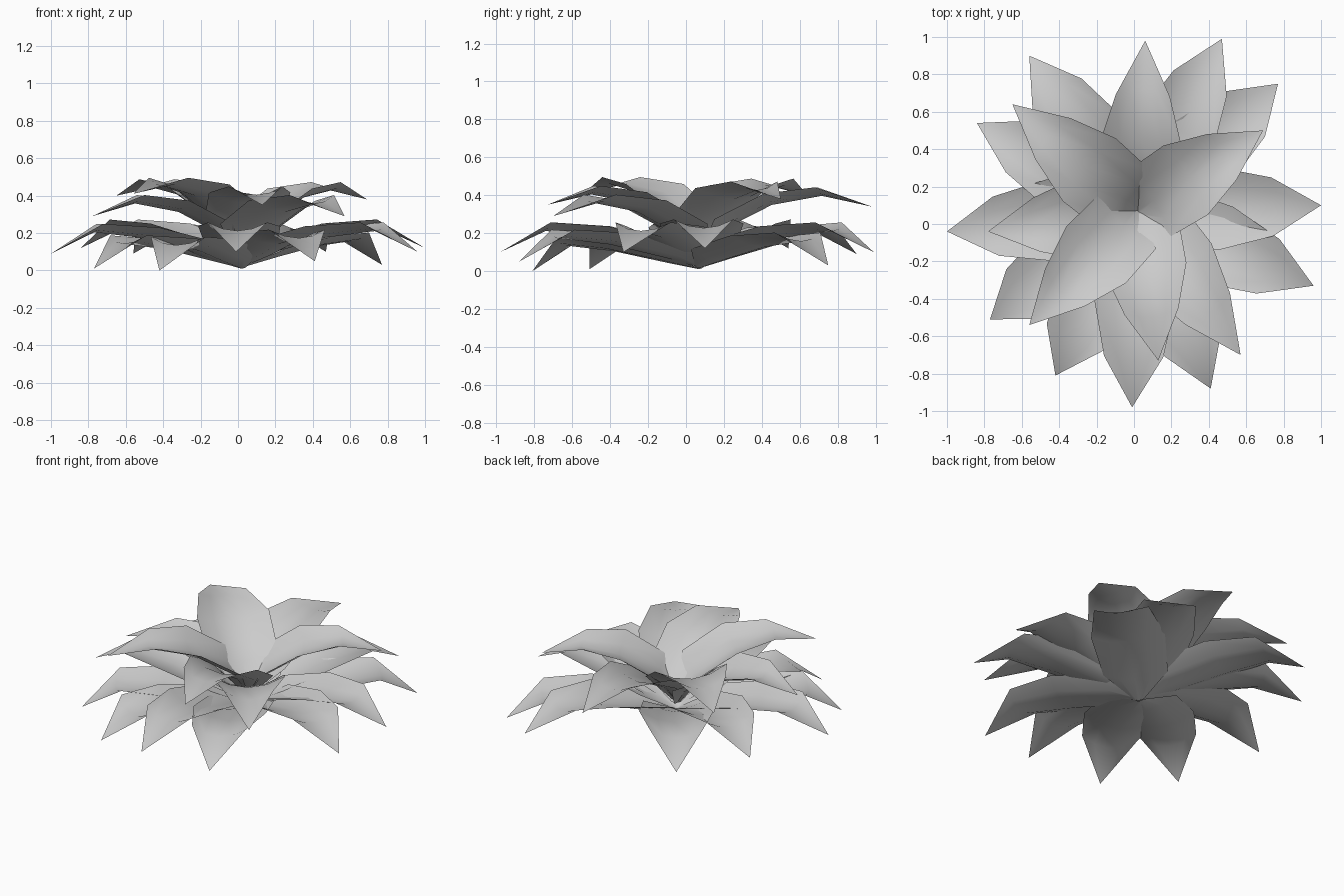
import bpy
import bmesh
from math import atan2, hypot
from mathutils import Matrix, Vector

default_cube = bpy.data.objects.get("Cube")
if default_cube:
    bpy.data.objects.remove(default_cube, do_unlink=True)

# Single petal colour
grey = bpy.data.materials.new("petal_grey")
grey.use_nodes = True
colour = (0.6, 0.6, 0.6, 1)
grey.diffuse_color = colour
grey.node_tree.nodes["Principled BSDF"].inputs["Base Color"].default_value = colour

CENTRE = Vector((0.02, 0.07, 0))
COLUMNS = (-1, -0.5, 0, 0.5, 1)


def mix(outer, inner, steepness):
    return outer + (inner - outer) * steepness


def make_petal(name, tip):
    """Cupped leaf-shaped sheet from the shared centre to its pointed tip."""
    tip = Vector(tip)
    reach = tip - CENTRE
    length = hypot(reach.x, reach.y)
    steep = min(tip.z / 0.3, 1)
    base = 0.01 + 0.2 * tip.z
    peak = 0.18 + 0.77 * tip.z
    rise = peak - base

    # Rows: distance along, half width, edge height, cup depth
    rows = [
        (0, 0.03, base + 0.01, 0.01),
        (mix(0.18, 0.13, steep), mix(0.19, 0.21, steep), base + rise * 0.54, 0.06),
        (mix(0.51, 0.42, steep), 0.22, base + rise * 0.91, 0.06),
        (mix(0.8, 0.71, steep), mix(0.165, 0.145, steep), peak, 0.045),
    ]
    bm = bmesh.new()
    grid = []
    for along, half, edge, cup in rows:
        grid.append([
            bm.verts.new((along * length - 0.03 * u * u * (along > 0),
                          half * u, edge - cup * (1 - u * u)))
            for u in COLUMNS])
    for near, far in zip(grid, grid[1:]):
        for i in range(len(COLUMNS) - 1):
            bm.faces.new((near[i], far[i], far[i + 1], near[i + 1]))
    point = bm.verts.new((length, 0, tip.z))
    for a, b in zip(grid[-1], grid[-1][1:]):
        bm.faces.new((a, point, b))

    turn = Matrix.Rotation(atan2(reach.y, reach.x), 4, "Z")
    bmesh.ops.transform(bm, matrix=Matrix.Translation(CENTRE) @ turn, verts=bm.verts)
    for face in bm.faces:
        face.normal_update()
        if face.normal.z < 0:
            face.normal_flip()
        face.smooth = True
    mesh = bpy.data.meshes.new(name)
    bm.to_mesh(mesh)
    bm.free()
    mesh.materials.append(grey)
    petal = bpy.data.objects.new(name, mesh)
    bpy.context.collection.objects.link(petal)


# Petal tips, from the drooping lowest ring to the raised inner ring
rings = {
    "lowest_petal": [(-0.42, -0.81, 0), (-0.77, -0.51, 0.01),
                     (0.77, 0.75, 0.03), (0.41, -0.88, 0.05)],
    "lower_petal": [(-1, -0.04, 0.09), (-0.56, 0.9, 0.09), (-0.01, -0.98, 0.1),
                    (0.47, 0.99, 0.1), (1, 0.1, 0.12), (0.96, -0.33, 0.1),
                    (-0.84, 0.54, 0.12)],
    "upper_petal": [(-0.78, -0.04, 0.29), (0.57, -0.7, 0.29), (0.06, 0.98, 0.34)],
    "inner_petal": [(0.13, -0.73, 0.35), (0.69, 0.5, 0.38),
                    (-0.65, 0.64, 0.4), (-0.56, -0.54, 0.41)],
}
for ring_name, tips in rings.items():
    for number, tip in enumerate(tips, 1):
        make_petal(f"{ring_name}_{number}", tip)
